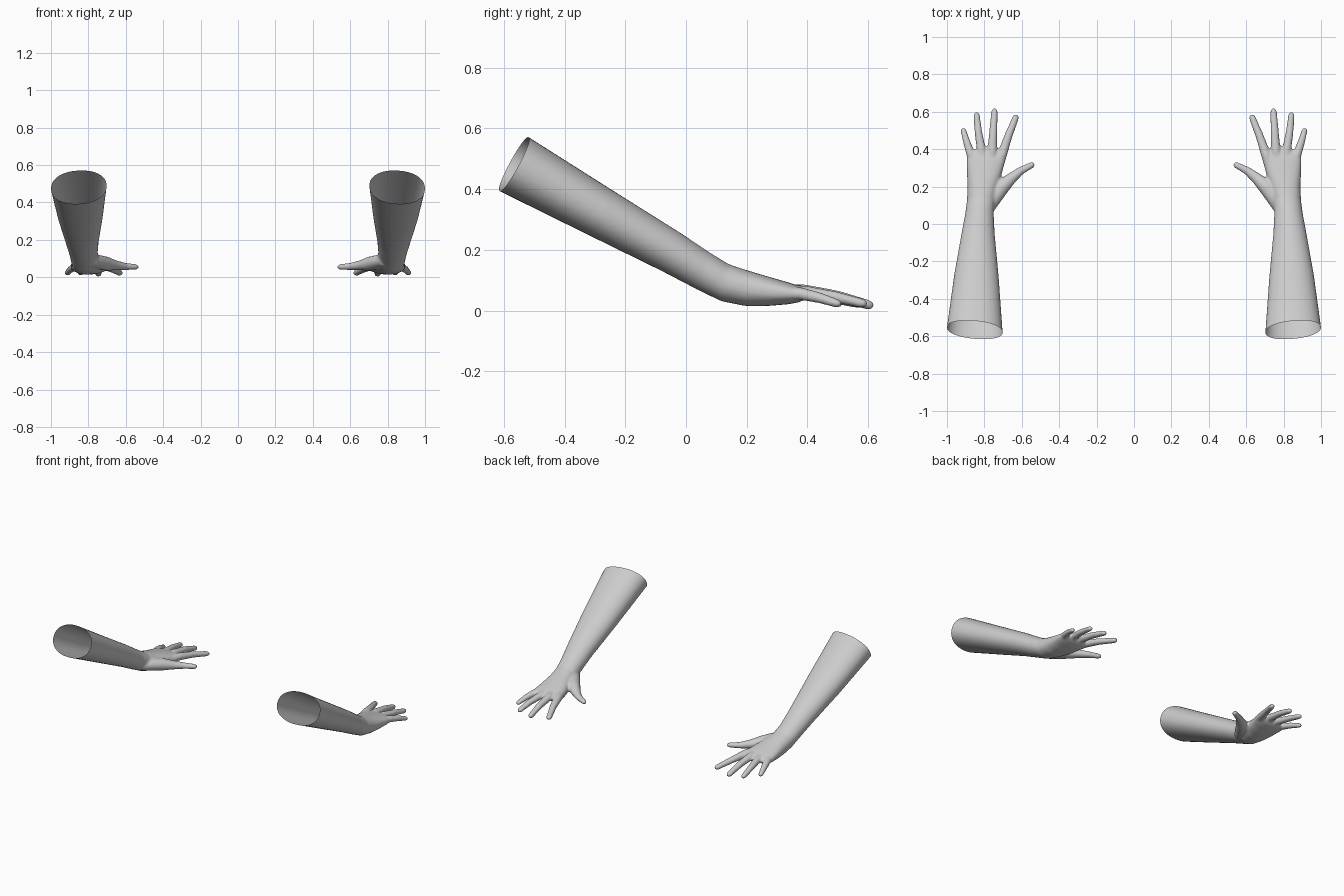
import bpy, bmesh, math
from mathutils import Vector, Matrix

if "Cube" in bpy.data.objects:
    bpy.data.objects.remove(bpy.data.objects["Cube"])

skin = bpy.data.materials.new("light_grey")
skin.diffuse_color = (0.6, 0.6, 0.6, 1)
skin.use_nodes = True
skin.node_tree.nodes["Principled BSDF"].inputs["Base Color"].default_value = skin.diffuse_color
SIDES = 32


def loft(bm, rings):
    """Closed skin through a list of equal rings of points."""
    loops = [[bm.verts.new(p) for p in ring] for ring in rings]
    for a, b in zip(loops, loops[1:]):
        for i in range(len(a)):
            j = (i + 1) % len(a)
            bm.faces.new((a[i], a[j], b[j], b[i]))
    bm.faces.new(loops[0][::-1])
    bm.faces.new(loops[-1])


def oval(top_y, top_z, bot_y, bot_z, x0, x1, power):
    """Rounded section between a top point, a bottom point and two sides."""
    c = Vector(((x0 + x1) / 2, (top_y + bot_y) / 2, (top_z + bot_z) / 2))
    up = Vector((0, top_y - bot_y, top_z - bot_z)) / 2
    side = Vector(((x1 - x0) / 2, 0, 0))
    pts = []
    for i in range(SIDES):
        t = math.tau * i / SIDES
        u, v = (math.copysign(abs(f) ** power, f) for f in (math.cos(t), math.sin(t)))
        pts.append(c + side * u + up * v)
    return pts


def finger(bm, path, radii, flat=0.9):
    """Tapered tube along a path, with a rounded tip."""
    path = [Vector(p) for p in path]
    d = (path[-1] - path[-2]).normalized()
    r, tip = radii[-1], path[-1]
    radii = radii[:-1] + [r, r * 0.87, r * 0.5]
    path = path[:-1] + [tip - d * r, tip - d * r * 0.5, tip - d * r * 0.1]
    rings = []
    for i, p in enumerate(path):
        t = (path[min(i + 1, len(path) - 1)] - path[max(i - 1, 0)]).normalized()
        s = t.cross(Vector((0, 0, 1))).normalized()
        n = s.cross(t)
        rings.append([p + radii[i] * (s * math.cos(a) + n * math.sin(a) * flat)
                      for a in (math.tau * k / 16 for k in range(16))])
    loft(bm, rings)


bm = bmesh.new()

# forearm, wrist and palm: top y, top z, bottom y, bottom z, inner x, outer x, roundness
loft(bm, [oval(*s) for s in (
    (-0.610, 0.629, -0.720, 0.445, 0.694, 1.012, 0.92),
    (-0.518, 0.571, -0.614, 0.393, 0.703, 1.002, 0.92),
    (-0.240, 0.395, -0.310, 0.243, 0.724, 0.962, 0.95),
    (-0.020, 0.257, -0.080, 0.130, 0.745, 0.922, 1.0),
    (0.080, 0.190, 0.035, 0.070, 0.750, 0.902, 1.0),
    (0.140, 0.153, 0.115, 0.031, 0.743, 0.893, 0.95),
    (0.200, 0.133, 0.195, 0.015, 0.728, 0.890, 0.9),
    (0.270, 0.112, 0.270, 0.015, 0.706, 0.893, 0.85),
    (0.340, 0.092, 0.340, 0.021, 0.690, 0.896, 0.85),
    (0.375, 0.080, 0.375, 0.028, 0.690, 0.892, 0.85),
    (0.395, 0.068, 0.395, 0.038, 0.715, 0.870, 0.9))])

# four fingers, little to index
finger(bm, [(0.855, 0.30, 0.055), (0.873, 0.375, 0.056), (0.895, 0.44, 0.042), (0.916, 0.513, 0.018)],
       [0.026, 0.024, 0.020, 0.016])
finger(bm, [(0.805, 0.30, 0.060), (0.815, 0.39, 0.060), (0.832, 0.49, 0.045), (0.843, 0.598, 0.020)],
       [0.028, 0.025, 0.021, 0.017])
finger(bm, [(0.765, 0.30, 0.060), (0.758, 0.39, 0.063), (0.752, 0.50, 0.046), (0.745, 0.619, 0.014)],
       [0.028, 0.026, 0.022, 0.018])
finger(bm, [(0.735, 0.28, 0.060), (0.706, 0.37, 0.060), (0.672, 0.47, 0.045), (0.626, 0.585, 0.020)],
       [0.030, 0.027, 0.022, 0.018])

# thumb with its fleshy base
finger(bm, [(0.785, 0.08, 0.090), (0.745, 0.145, 0.082), (0.705, 0.20, 0.073), (0.655, 0.245, 0.064),
            (0.605, 0.285, 0.058), (0.532, 0.323, 0.055)],
       [0.036, 0.042, 0.042, 0.030, 0.022, 0.017])

bmesh.ops.recalc_face_normals(bm, faces=bm.faces)
mesh = bpy.data.meshes.new("arm_parts")
bm.to_mesh(mesh)
bm.free()

# fuse the parts into one smooth skin
body = bpy.data.objects.new("arm_parts", mesh)
bpy.context.collection.objects.link(body)
fuse = body.modifiers.new("fuse", 'REMESH')
fuse.mode = 'VOXEL'
fuse.voxel_size = 0.007
soft = body.modifiers.new("soften", 'SMOOTH')
soft.factor = 0.5
soft.iterations = 6
fused = bpy.data.meshes.new_from_object(body.evaluated_get(bpy.context.evaluated_depsgraph_get()))
bpy.data.objects.remove(body)

# slice the elbow end open along a slanted plane
bm = bmesh.new()
bm.from_mesh(fused)
bmesh.ops.bisect_plane(bm, geom=bm.verts[:] + bm.edges[:] + bm.faces[:],
                       plane_co=(0.85, -0.566, 0.482), plane_no=(0.10, -0.88, 0.475),
                       clear_outer=True)

# one arm on each side
for name, sign in (("right_arm", 1), ("left_arm", -1)):
    if sign < 0:
        bm.transform(Matrix.Scale(-1, 4, (1, 0, 0)))
        bmesh.ops.reverse_faces(bm, faces=bm.faces)
    for f in bm.faces:
        f.smooth = True
        f.material_index = 0
    me = bpy.data.meshes.new(name)
    bm.to_mesh(me)
    me.materials.clear()
    me.materials.append(skin)
    bpy.context.collection.objects.link(bpy.data.objects.new(name, me))
bm.free()
